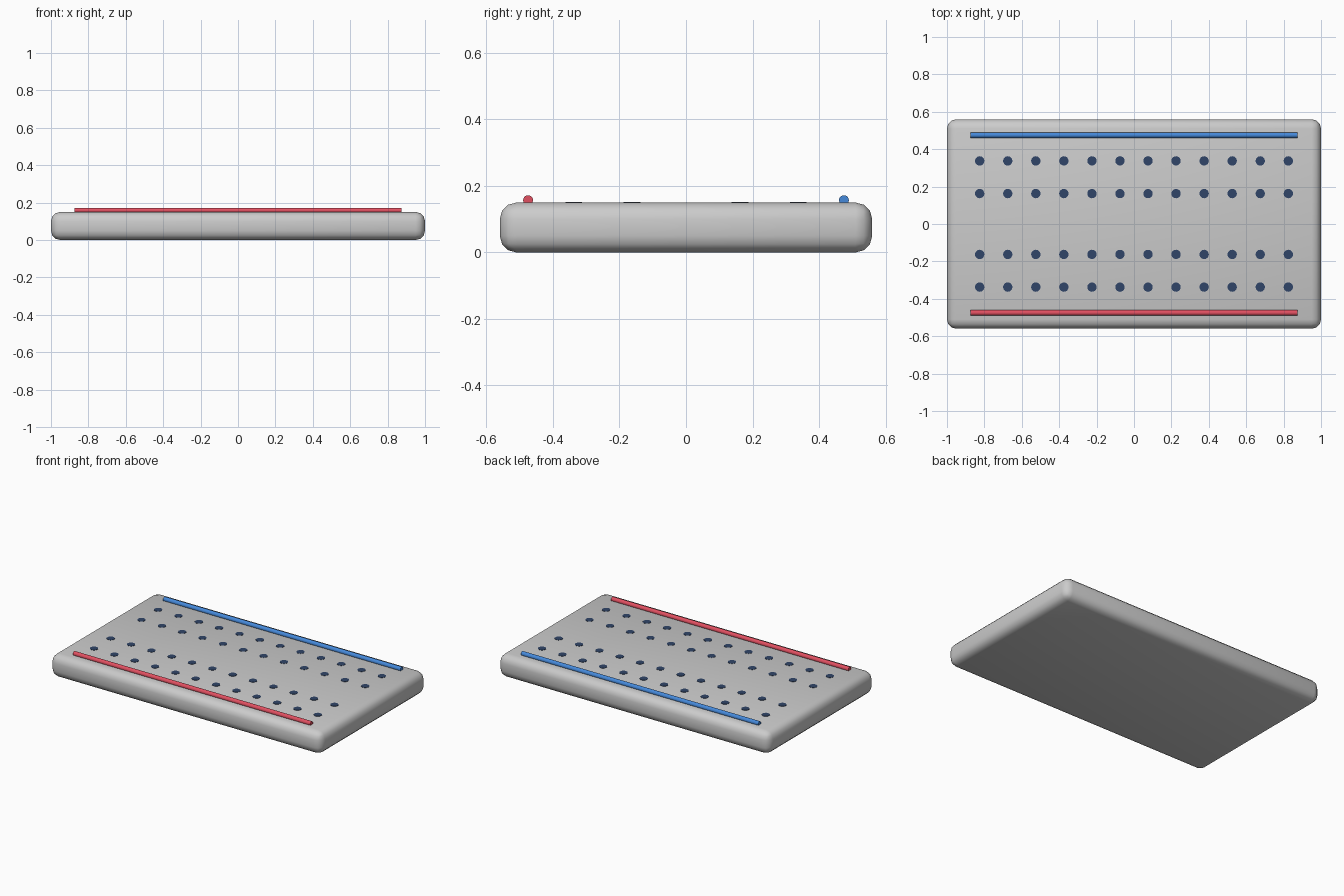
import bpy
from math import radians, pi

if "Cube" in bpy.data.objects:
    bpy.data.objects.remove(bpy.data.objects["Cube"])


def paint(obj, name, rgb):
    mat = bpy.data.materials.get(name) or bpy.data.materials.new(name)
    mat.diffuse_color = (*rgb, 1)
    mat.use_nodes = True
    mat.node_tree.nodes["Principled BSDF"].inputs["Base Color"].default_value = mat.diffuse_color
    obj.data.materials.append(mat)


def cylinder(name, radius, depth, loc, rot=(0, 0, 0), sides=20):
    bpy.ops.mesh.primitive_cylinder_add(vertices=sides, radius=radius, depth=depth,
                                        location=loc, rotation=rot)
    obj = bpy.context.object
    obj.name = name
    bpy.ops.object.shade_smooth_by_angle(angle=radians(40))
    return obj


# Board with rounded edges
bpy.ops.mesh.primitive_cube_add(size=1, location=(0, 0, 0.075))
board = bpy.context.object
board.name = "board"
board.scale = (2, 1.12, 0.15)
bpy.ops.object.transform_apply(location=False, rotation=False, scale=True)
bevel = board.modifiers.new("rounded_edges", 'BEVEL')
bevel.width = 0.05
bevel.segments = 3
bpy.ops.object.modifier_apply(modifier=bevel.name)
bpy.ops.object.shade_smooth_by_angle(angle=radians(40))

# Power rails along the front and back
for name, y, rgb in (("front_rail", -0.475, (0.75, 0.08, 0.12)),
                     ("back_rail", 0.475, (0.06, 0.25, 0.7))):
    rail = cylinder(name, 0.015, 1.75, (0, y, 0.157), (0, pi / 2, 0), 16)
    paint(rail, name + "_paint", rgb)

# Contact points: four rows of twelve, almost flush with the top
for row, y in enumerate((-0.3375, -0.1625, 0.1625, 0.3375)):
    for col in range(12):
        dot = cylinder(f"contact_{row + 1}_{col + 1}", 0.025, 0.01,
                       (-0.825 + 0.15 * col, y, 0.147))
        paint(dot, "contact_paint", (0.03, 0.06, 0.14))
